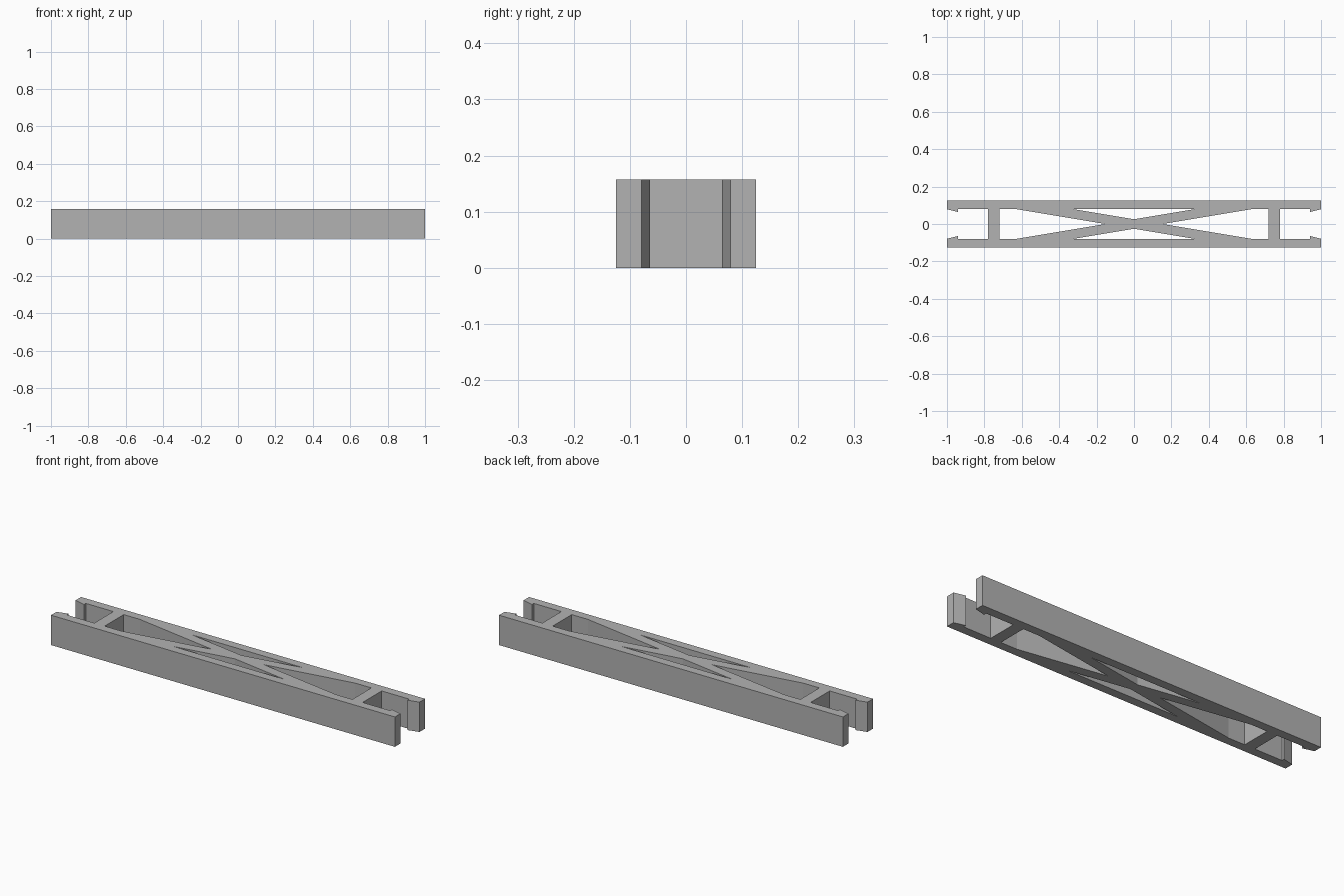
import bpy
import bmesh

cube = bpy.data.objects.get("Cube")
if cube:
    bpy.data.objects.remove(cube, do_unlink=True)

HEIGHT = 0.157
END, OUTER, INNER = 1.0, 0.125, 0.079   # rail length and faces
BARB_X, BARB_Y = 0.94, 0.064            # snap barb at each rail tip
BAR_OUT, BAR_IN = 0.78, 0.72            # cross bars
SLOPE, BAND = 1 / 6, 0.0253             # diagonal braces

# Plain grey material
grey = bpy.data.materials.new("grey")
grey.use_nodes = True
color = (0.45, 0.45, 0.45, 1)
grey.diffuse_color = color
grey.node_tree.nodes["Principled BSDF"].inputs["Base Color"].default_value = color


def mirrored(points, sx, sy):
    return [(x * sx, y * sy) for x, y in points]


# Outer outline: quarter path from rail corner to cross bar, mirrored around
quarter = [(END, OUTER), (END, INNER), (BARB_X, BARB_Y), (BARB_X, INNER), (BAR_OUT, INNER)]
outline = (quarter
           + mirrored(quarter, 1, -1)[::-1]
           + mirrored(quarter, -1, -1)
           + mirrored(quarter, -1, 1)[::-1])

# Openings between the crossed braces, the rails and the cross bars
near = (INNER - BAND) / SLOPE
far = (INNER + BAND) / SLOPE
end_hole = [(BAND / SLOPE, 0), (far, INNER), (BAR_IN, INNER), (BAR_IN, -INNER), (far, -INNER)]
side_hole = [(0, BAND), (near, INNER), (-near, INNER)]
loops = [outline]
for s in (1, -1):
    loops += [mirrored(end_hole, s, 1), mirrored(side_hole, 1, s)]

# Filled flat profile, extruded to full height
curve = bpy.data.curves.new("beam_profile", "CURVE")
curve.dimensions = "2D"
curve.fill_mode = "BOTH"
curve.extrude = HEIGHT / 2
for loop in loops:
    spline = curve.splines.new("POLY")
    spline.points.add(len(loop) - 1)
    for point, (x, y) in zip(spline.points, loop):
        point.co = (x, y, 0, 1)
    spline.use_cyclic_u = True
    spline.use_smooth = False
profile = bpy.data.objects.new("beam_profile", curve)
bpy.context.collection.objects.link(profile)
bpy.context.view_layer.update()

# Convert to one clean mesh body standing on the ground
depsgraph = bpy.context.evaluated_depsgraph_get()
mesh = bpy.data.meshes.new_from_object(profile.evaluated_get(depsgraph))
bpy.data.objects.remove(profile, do_unlink=True)
bm = bmesh.new()
bm.from_mesh(mesh)
bmesh.ops.remove_doubles(bm, verts=bm.verts, dist=0.0001)
bmesh.ops.translate(bm, verts=bm.verts, vec=(0, 0, HEIGHT / 2))
bmesh.ops.recalc_face_normals(bm, faces=bm.faces)
for face in bm.faces:
    face.smooth = False
    face.material_index = 0
bm.to_mesh(mesh)
bm.free()
mesh.name = "braced_beam"
mesh.materials.clear()
mesh.materials.append(grey)
beam = bpy.data.objects.new("braced_beam", mesh)
bpy.context.collection.objects.link(beam)
